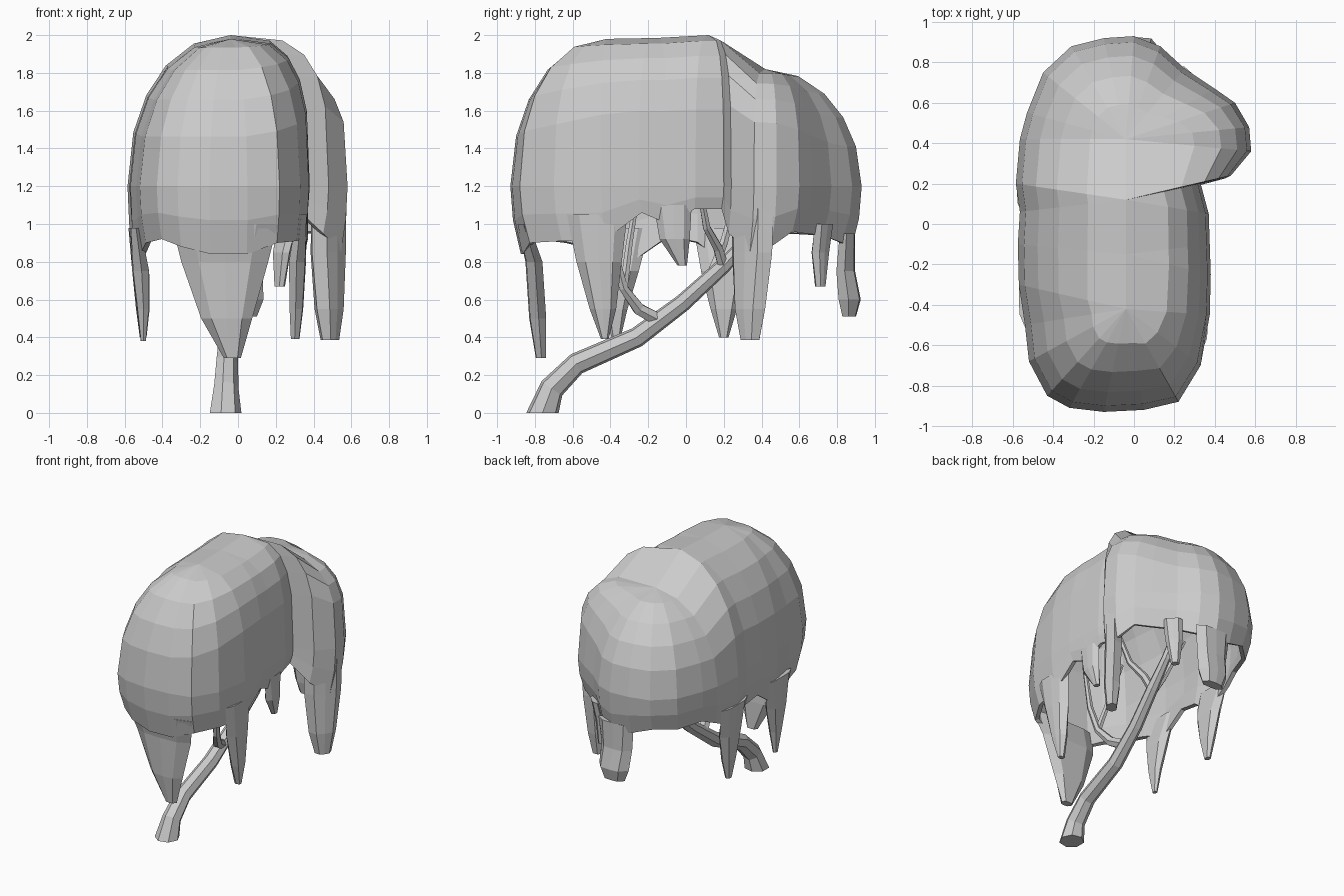
import bpy, bmesh, math
from mathutils import Vector


def finish(name, bm):
    bmesh.ops.remove_doubles(bm, verts=bm.verts, dist=0.001)
    bmesh.ops.recalc_face_normals(bm, faces=bm.faces)
    me = bpy.data.meshes.new(name)
    bm.to_mesh(me)
    bm.free()
    ob = bpy.data.objects.new(name, me)
    bpy.context.collection.objects.link(ob)
    return ob


def loft(name, rings, caps=True):
    bm = bmesh.new()
    vs = [[bm.verts.new(p) for p in r] for r in rings]
    n = len(rings[0])
    for a, b in zip(vs, vs[1:]):
        for i in range(n):
            j = (i + 1) % n
            bm.faces.new((a[i], a[j], b[j], b[i]))
    if caps:
        bm.faces.new(vs[0])
        bm.faces.new(vs[-1])
    return finish(name, bm)


# Canopy: plan outline points (x, y, hem height, squareness of shoulder)
outline = [
    (-.15, -.93, .84, 2), (-.32, -.91, .88, 2), (-.43, -.85, .92, 2), (-.52, -.68, .90, 2),
    (-.54, -.5, .86, 2), (-.57, -.3, .80, 2.1), (-.575, -.1, .93, 2.1), (-.565, .06, .90, 2.1),
    (-.585, .2, .80, 2.1), (-.565, .42, .90, 2), (-.53, .55, .95, 2), (-.45, .75, .94, 2),
    (-.31, .88, .95, 2), (-.15, .92, .90, 2), (0, .93, .86, 2), (.13, .88, .90, 2),
    (.25, .77, .94, 2.2), (.4, .67, .95, 2.6), (.5, .6, .96, 3), (.57, .48, .88, 3.5),
    (.58, .36, .85, 3.6), (.48, .24, .95, 3.4), (.33, .2, 1.08, 3.2), (.37, .05, 1.08, 3.2),
    (.375, -.1, 1.0, 3.2), (.38, -.25, 1.06, 3.2), (.375, -.45, .92, 3), (.33, -.7, .91, 2.5),
    (.22, -.88, .90, 2.2), (.05, -.92, .84, 2)]
spine = {-.42: 1.98, -.15: 1.985, .12: 2.0, .42: 1.82}
WIDE = 1.2


def canopy_ring(t):
    ring = []
    for x, y, hem, n in outline:
        ya = min(spine, key=lambda s: abs(s - y))
        a = Vector((-.04, ya, spine[ya]))
        if t <= 1:
            s = math.sin(t * math.pi / 2) ** (2 / n)
            c = max(0, math.cos(t * math.pi / 2)) ** (2 / n)
            ring.append((a.x + (x - a.x) * s, a.y + (y - a.y) * s, WIDE + (a.z - WIDE) * c))
        else:
            k = t - 1
            s = 1 - .06 * k * k
            ring.append((x * s, y * s, WIDE + (hem - WIDE) * k))
    return ring


canopy = loft("canopy", [canopy_ring(t) for t in (0, .22, .42, .6, .78, 1, 1.5, 2)], caps=False)
sol = canopy.modifiers.new("thickness", 'SOLIDIFY')
sol.thickness = .03
sol.offset = -1


# Hanging foliage: rows of (x, y, z, width, thickness), flat direction by angle
def strand(name, angle, rows):
    u = Vector((math.cos(math.radians(angle)), math.sin(math.radians(angle)), 0))
    v = Vector((-u.y, u.x, 0))
    rings = []
    for x, y, z, w, t in rows:
        shape = [(-.5, 0), (-.3, -.45), (0, -.5), (.3, -.45), (.5, 0), (.3, .4), (-.3, .4)]
        rings.append([Vector((x, y, z)) + u * w * a + v * t * b for a, b in shape])
    loft(name, rings)


strand("front_strand", 0, [(-.07, -.86, 1.0, .56, .07), (-.07, -.80, .8, .46, .1),
       (-.06, -.78, .5, .27, .1), (-.03, -.765, .29, .09, .06)])
strand("right_front_strand", 90, [(.335, -.47, 1.05, .32, .06), (.31, -.46, .8, .24, .1),
       (.305, -.44, .55, .14, .08), (.30, -.43, .39, .04, .05)])
strand("right_small_strand", 90, [(.345, -.07, 1.1, .2, .05), (.335, -.06, .92, .16, .07),
       (.32, -.02, .78, .05, .04)])
strand("right_large_strand", 52, [(.48, .35, 1.15, .28, .12), (.475, .35, .85, .27, .13),
       (.48, .34, .55, .2, .12), (.485, .34, .385, .12, .08)])
strand("back_right_strand", 135, [(.26, .73, 1.0, .14, .06), (.23, .71, .85, .12, .07),
       (.22, .71, .67, .06, .05)])
strand("back_strand", 180, [(0, .85, .95, .30, .09), (.0, .84, .75, .26, .11),
       (.01, .86, .6, .25, .13), (.01, .86, .51, .18, .08)])
strand("left_front_strand", 270, [(-.54, -.35, .98, .32, .06), (-.51, -.36, .75, .22, .1),
       (-.5, -.37, .55, .12, .07), (-.5, -.37, .38, .04, .03)])
strand("left_back_strand", 270, [(-.55, .2, .98, .32, .06), (-.51, .2, .75, .24, .1),
       (-.5, .2, .55, .14, .08), (-.5, .2, .4, .05, .04)])


# Trunk and branches: tubes along (x, y, z, radius) paths
def limb(name, path, sides=7):
    pts = [Vector(p[:3]) for p in path]
    rings = []
    for i, p in enumerate(path):
        d = (pts[min(i + 1, len(pts) - 1)] - pts[max(i - 1, 0)]).normalized()
        if p[2] == 0:
            d = Vector((0, 0, 1))
        u = Vector((1, 0, 0))
        u = (u - d * u.dot(d)).normalized()
        v = d.cross(u)
        rings.append([pts[i] + (u * math.cos(a) + v * math.sin(a)) * p[3]
                      for a in [2 * math.pi * k / sides for k in range(sides)]])
    loft(name, rings)


limb("trunk", [(-.07, -.76, 0, .088), (-.065, -.71, .13, .068), (-.06, -.58, .26, .06),
     (-.05, -.26, .40, .055), (-.03, -.02, .58, .048), (0, .2, .78, .042),
     (.01, .36, .95, .032), (.0, .5, 1.2, .02)])
limb("front_branch", [(-.04, -.14, .49, .04), (.0, -.25, .55, .035), (.05, -.33, .66, .026),
     (.08, -.38, .85, .022), (.1, -.42, 1.2, .015)], 6)
limb("front_left_branch", [(.05, -.33, .66, .024), (-.02, -.3, .9, .02), (-.1, -.25, 1.2, .014)], 6)
limb("right_branch", [(0, .2, .77, .032), (.05, .17, .87, .028), (.13, .11, .98, .022),
     (.2, .07, 1.2, .015)], 6)
limb("left_branch", [(-.01, .13, .72, .03), (-.1, .2, .9, .024), (-.22, .28, 1.2, .015)], 6)
